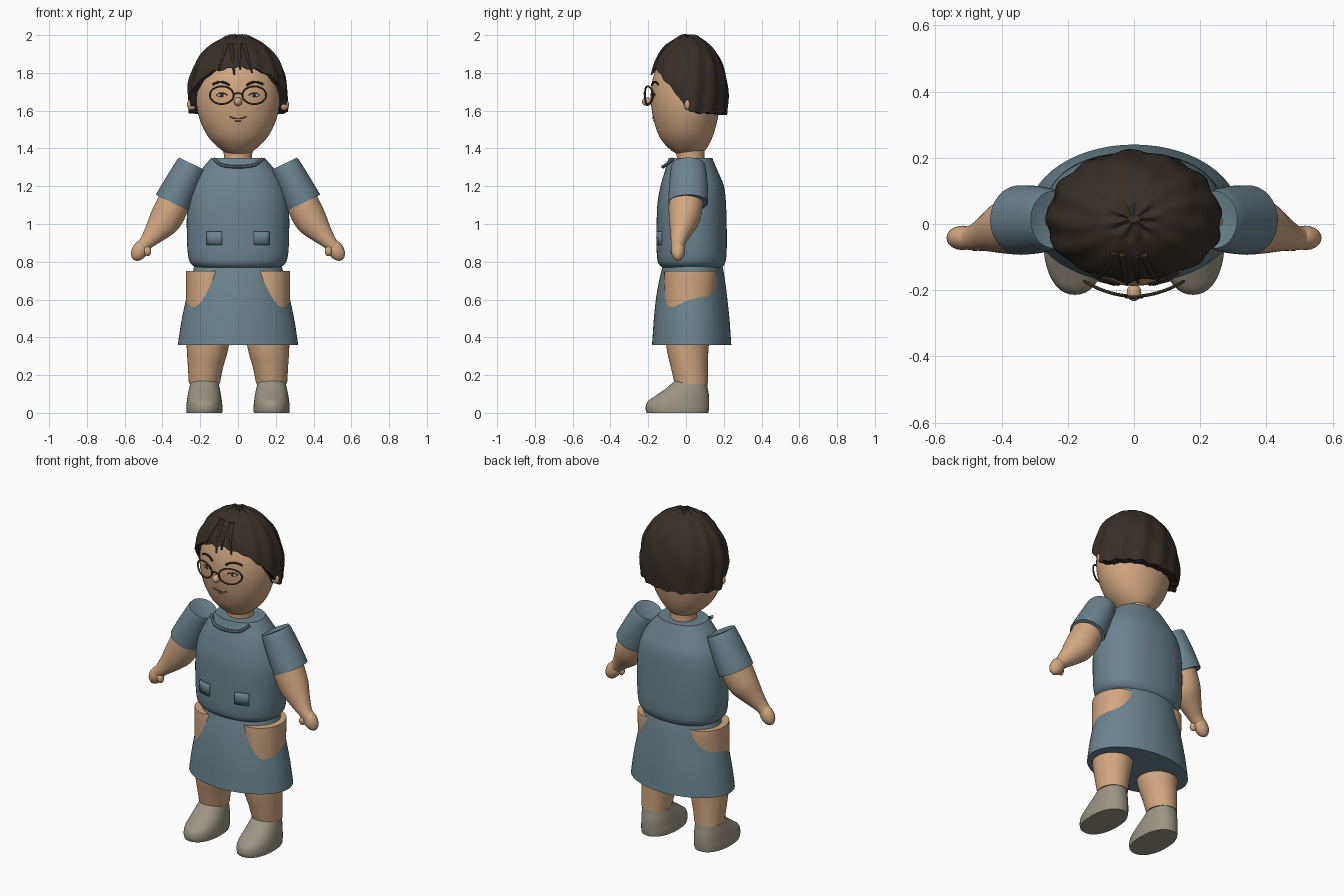
import bpy, bmesh, math
from mathutils import Vector
from mathutils.bvhtree import BVHTree

if "Cube" in bpy.data.objects:
    bpy.data.objects.remove(bpy.data.objects["Cube"])


def material(name, rgb):
    m = bpy.data.materials.new(name)
    m.diffuse_color = (*rgb, 1)
    m.use_nodes = True
    m.node_tree.nodes["Principled BSDF"].inputs["Base Color"].default_value = m.diffuse_color
    return m


BLUE = material("slate blue cloth", (0.150, 0.230, 0.270))
SKIN = material("skin", (0.64, 0.385, 0.22))
HAIR = material("dark brown hair", (0.038, 0.028, 0.021))
SHOE = material("grey shoe", (0.33, 0.30, 0.235))
BRONZE = material("bronze frame", (0.085, 0.062, 0.030))
LIP = material("lip brown", (0.20, 0.09, 0.055))
EYE = material("eye white", (0.50, 0.46, 0.40))


def finish(ob, mat, angle=40):
    ob.data.materials.clear()
    ob.data.materials.append(mat)
    bpy.ops.object.select_all(action='DESELECT')
    ob.select_set(True)
    bpy.context.view_layer.objects.active = ob
    bpy.ops.object.shade_smooth_by_angle(angle=math.radians(angle))
    return ob


def mesh_from_rings(name, rings, mat, angle=40):
    """Skin closed rings of points into a capped body."""
    bm = bmesh.new()
    loops = [[bm.verts.new(p) for p in r] for r in rings]
    n = len(loops[0])
    for a, b in zip(loops, loops[1:]):
        for i in range(n):
            j = (i + 1) % n
            bm.faces.new((a[i], a[j], b[j], b[i]))
    bm.faces.new(loops[0])
    bm.faces.new(loops[-1])
    bmesh.ops.recalc_face_normals(bm, faces=bm.faces)
    me = bpy.data.meshes.new(name)
    bm.to_mesh(me)
    bm.free()
    ob = bpy.data.objects.new(name, me)
    bpy.context.collection.objects.link(ob)
    return finish(ob, mat, angle)


def smooth_path(keys, steps):
    """Catmull-Rom interpolation of number tuples."""
    out = []
    for i in range(len(keys) - 1):
        k = [keys[max(0, min(len(keys) - 1, i + d))] for d in (-1, 0, 1, 2)]
        for s in range(steps):
            t = s / steps
            out.append([0.5 * (2 * b + (c - a) * t + (2 * a - 5 * b + 4 * c - d) * t * t
                               + (3 * b - a - 3 * c + d) * t ** 3) for a, b, c, d in zip(*k)])
    return out + [list(keys[-1])]


def loft(name, keys, mat, u=(1, 0, 0), p=2.0, n=40, steps=4, side=1):
    """Keys are (x, y, z, radius along u, radius along y)."""
    u, v = Vector(u), Vector((0, 1, 0))
    rings = []
    for x, y, z, ru, rv in smooth_path(keys, steps):
        ring = []
        for i in range(n):
            c, s = math.cos(2 * math.pi * i / n), math.sin(2 * math.pi * i / n)
            c, s = (math.copysign(abs(w) ** (2 / p), w) for w in (c, s))
            q = Vector((x, y, z)) + u * (ru * c) + v * (rv * s)
            q.x *= side
            ring.append(q)
        rings.append(ring)
    return mesh_from_rings(name, rings, mat)


def ball(name, loc, scale, mat, tilt=0):
    bpy.ops.mesh.primitive_uv_sphere_add(segments=24, ring_count=14, location=loc,
                                         rotation=(0, tilt, 0))
    ob = bpy.context.object
    ob.name, ob.scale = name, scale
    return finish(ob, mat, 180)


def tube(name, pts, r, mat, cyclic=False):
    cu = bpy.data.curves.new(name, 'CURVE')
    cu.dimensions, cu.bevel_depth, cu.bevel_resolution = '3D', r, 2
    cu.use_fill_caps = True
    sp = cu.splines.new('POLY')
    sp.points.add(len(pts) - 1)
    for q, co in zip(sp.points, pts):
        q.co = (*co, 1)
    sp.use_cyclic_u = cyclic
    ob = bpy.data.objects.new(name, cu)
    bpy.context.collection.objects.link(ob)
    bpy.ops.object.select_all(action='DESELECT')
    ob.select_set(True)
    bpy.context.view_layer.objects.active = ob
    bpy.ops.object.convert(target='MESH')
    return finish(bpy.context.object, mat)


def front_of(ob):
    """Return a function giving the front surface point at x, z."""
    tree = BVHTree.FromPolygons([v.co for v in ob.data.vertices],
                                [tuple(f.vertices) for f in ob.data.polygons])

    def hit(x, z, lift=0.0):
        h = tree.ray_cast(Vector((x, -2, z)), Vector((0, 1, 0)))[0]
        return Vector((x, (h.y if h else 0) - lift, z))
    return hit


# Clothing
torso = loft("tunic_top", [(0, .035, .765, .205, .15), (0, .03, .785, .245, .172),
                           (0, .03, .83, .264, .184), (0, .03, .95, .271, .186),
                           (0, .03, 1.1, .268, .182), (0, .033, 1.2, .245, .168),
                           (0, .028, 1.28, .200, .140), (0, .024, 1.35, .142, .115)], BLUE, p=2.25, n=56)
loft("skirt", [(0, .03, .36, .318, .210), (0, .03, .40, .313, .207), (0, .03, .5, .297, .200),
               (0, .03, .62, .271, .187), (0, .033, .72, .246, .171), (0, .035, .79, .228, .155)],
     BLUE, n=56)
on_torso = front_of(torso)
collar = smooth_path([(-.127, -.07, 1.345), (-.085, -.107, 1.312), (0, -.122, 1.303),
                      (.085, -.107, 1.312), (.127, -.07, 1.345)], 6)
tube("collar", collar, .009, BLUE)

# Head and neck
loft("neck", [(0, .025, 1.30, .078, .076), (0, .025, 1.36, .075, .074), (0, .02, 1.44, .08, .078)], SKIN)
head = loft("head", [(0, .01, 1.372, .055, .06), (0, .01, 1.395, .092, .095), (0, .001, 1.45, .149, .135),
                     (0, -.002, 1.52, .190, .161), (0, -.003, 1.6, .215, .178),
                     (0, -.003, 1.68, .222, .184), (0, 0, 1.76, .212, .178),
                     (0, 0, 1.84, .178, .150), (0, 0, 1.9, .125, .105), (0, 0, 1.94, .05, .04)],
            SKIN, n=56)
on_face = front_of(head)

# Hair: wavy cap with an arched hairline
HAIRLINE = [(0, 1.832), (30, 1.812), (45, 1.782), (70, 1.70), (84, 1.625), (95, 1.59), (180, 1.58)]


def hairline(deg):
    for (a, za), (b, zb) in zip(HAIRLINE, HAIRLINE[1:]):
        if deg <= b:
            return za + (zb - za) * (deg - a) / (b - a)
    return HAIRLINE[-1][1]


rings, N, M = [], 112, 26
for k in range(1, M + 2):
    ring = []
    for i in range(N):
        th = 2 * math.pi * i / N              # measured from the front
        deg = math.degrees(min(th, 2 * math.pi - th))
        low = hairline(deg) + .005 * math.sin(19 * th)
        end = math.acos(max(-1, min(1, (low - 1.69) / .31)))
        ph = end * min(k, M) / M
        r = math.sin(min(ph, math.pi / 2))
        if ph > math.pi / 2:
            r = 1 - .15 * (ph - math.pi / 2) ** 2
        wave = (.022 * math.sin(13 * th + 2.5 * ph) + .012 * math.sin(7 * th - 9 * ph)) * min(1, 2 * r)
        lift = .008 * math.sin(8 * th) * math.sin(min(1, 3 * r) * math.pi)
        r *= 1 + wave
        if k > M:                             # rim tucked under
            r *= .82
        ring.append((.262 * r * math.sin(th), .013 - .207 * r * math.cos(th), 1.69 + .31 * math.cos(ph) + lift))
    rings.append(ring)
mesh_from_rings("hair", rings, HAIR, 50)

# Fringe locks
for x0, x1, z1 in ((-.035, -.02, 1.79), (.03, .075, 1.80), (-.06, -.105, 1.81), (.005, .012, 1.815)):
    pts = []
    for k in range(7):
        t = k / 6
        z = 1.955 + (z1 - 1.955) * t
        x = x0 + (x1 - x0) * t
        r = math.sqrt(1 - ((z - 1.69) / .31) ** 2)
        y = .013 - .207 * math.sqrt(max(0, r * r - (x / .262) ** 2))
        pts.append((x, y, z, .011 * (1 - .6 * t), .010 * (1 - .5 * t)))
    loft("fringe_lock", pts, HAIR, n=10, steps=2)

# Nose, mouth and glasses bridge
ball("nose", (0, -.207, 1.648), (.022, .026, .023), SKIN)
tube("mouth", [on_face(x, 1.558 + 5 * x * x, .002) for x in [-.045 + .009 * i for i in range(11)]], .0035, LIP)
tube("lower_lip", [on_face(x, 1.546, .001) for x in (-.015, 0, .015)], .0025, LIP)


def lens_y(x):
    return -.218 + .045 * (x / .15) ** 2


tube("glasses_bridge", [(x, lens_y(x) - .003, 1.685 + .008 * (1 - (x / .025) ** 2))
                        for x in (-.025, -.012, 0, .012, .025)], .005, BRONZE)

for s in (-1, 1):
    # Glasses rim, eye, brow and ear
    rim = []
    for i in range(32):
        a = 2 * math.pi * i / 32
        x = .086 + .063 * math.cos(a)
        rim.append((s * x, lens_y(x), 1.682 + .047 * math.sin(a)))
    tube("glasses_rim", rim, .005, BRONZE, True)
    ball("eye", on_face(s * .086, 1.682, -.002), (.026, .007, .010), EYE)
    ball("iris", on_face(s * .086, 1.682, .002), (.010, .005, .010), HAIR)
    tube("eyelid", [on_face(s * x, 1.694 - 14 * (x - .086) ** 2, .004)
                    for x in [.057 + .0097 * i for i in range(7)]], .003, HAIR)
    tube("eyebrow", [on_face(s * x, 1.752 - 8 * (x - .092) ** 2, .003)
                     for x in [.045 + .011 * i for i in range(9)]], .006, HAIR)
    ball("ear", (s * .245, .008, 1.632), (.025, .018, .030), SKIN)

    # Pocket plate following the tunic front
    bm = bmesh.new()
    cols = [[bm.verts.new(on_torso(s * (.085 + .016 * i), z, .004)) for z in (.888, .925, .96)]
            for i in range(6)]
    for a, b in zip(cols, cols[1:]):
        for j in range(2):
            bm.faces.new((a[j], b[j], b[j + 1], a[j + 1]))
    bmesh.ops.recalc_face_normals(bm, faces=bm.faces)
    me = bpy.data.meshes.new("pocket")
    bm.to_mesh(me)
    bm.free()
    pocket = bpy.data.objects.new("pocket", me)
    bpy.context.collection.objects.link(pocket)
    mod = pocket.modifiers.new("thickness", 'SOLIDIFY')
    mod.thickness, mod.offset = .008, 0
    finish(pocket, BLUE)

    # Sleeve, forearm and hand
    u = (.9, 0, .436)
    loft("sleeve", [(.244, .013, 1.317, .070, .080), (.248, .013, 1.309, .080, .090),
                    (.295, .013, 1.215, .090, .102), (.342, .012, 1.121, .098, .105),
                    (.345, .012, 1.115, .096, .103)], BLUE, u=u, side=s, steps=3)
    loft("forearm", [(.325, .002, 1.155, .084, .088), (.350, -.002, 1.09, .088, .090),
                     (.390, -.009, 1.015, .084, .080), (.435, -.025, .955, .062, .058),
                     (.480, -.040, .905, .041, .040), (.510, -.043, .875, .034, .034)],
         SKIN, u=(.84, 0, .54), side=s)
    ball("hand", (s * .518, -.042, .862), (.042, .037, .062), SKIN, tilt=s * -.55 + math.pi)
    ball("thumb", (s * .480, -.062, .858), (.020, .020, .028), SKIN, tilt=s * .2)

    # Leg and shoe
    loft("leg", [(.178, .028, .155, .082, .088), (.172, .018, .24, .093, .098),
                 (.160, .008, .36, .112, .113), (.155, .018, .56, .120, .131),
                 (.153, .024, .70, .123, .140), (.152, .025, .75, .123, .140)], SKIN, side=s)
    loft("shoe", [(.178, -.045, 0, .094, .163), (.178, -.046, .025, .096, .168),
                  (.178, -.040, .06, .093, .163), (.178, -.017, .095, .088, .138),
                  (.178, .005, .13, .081, .110), (.178, .022, .165, .072, .088),
                  (.178, .028, .185, .058, .068), (.178, .030, .192, .035, .045)],
         SHOE, p=2.2, side=s)
